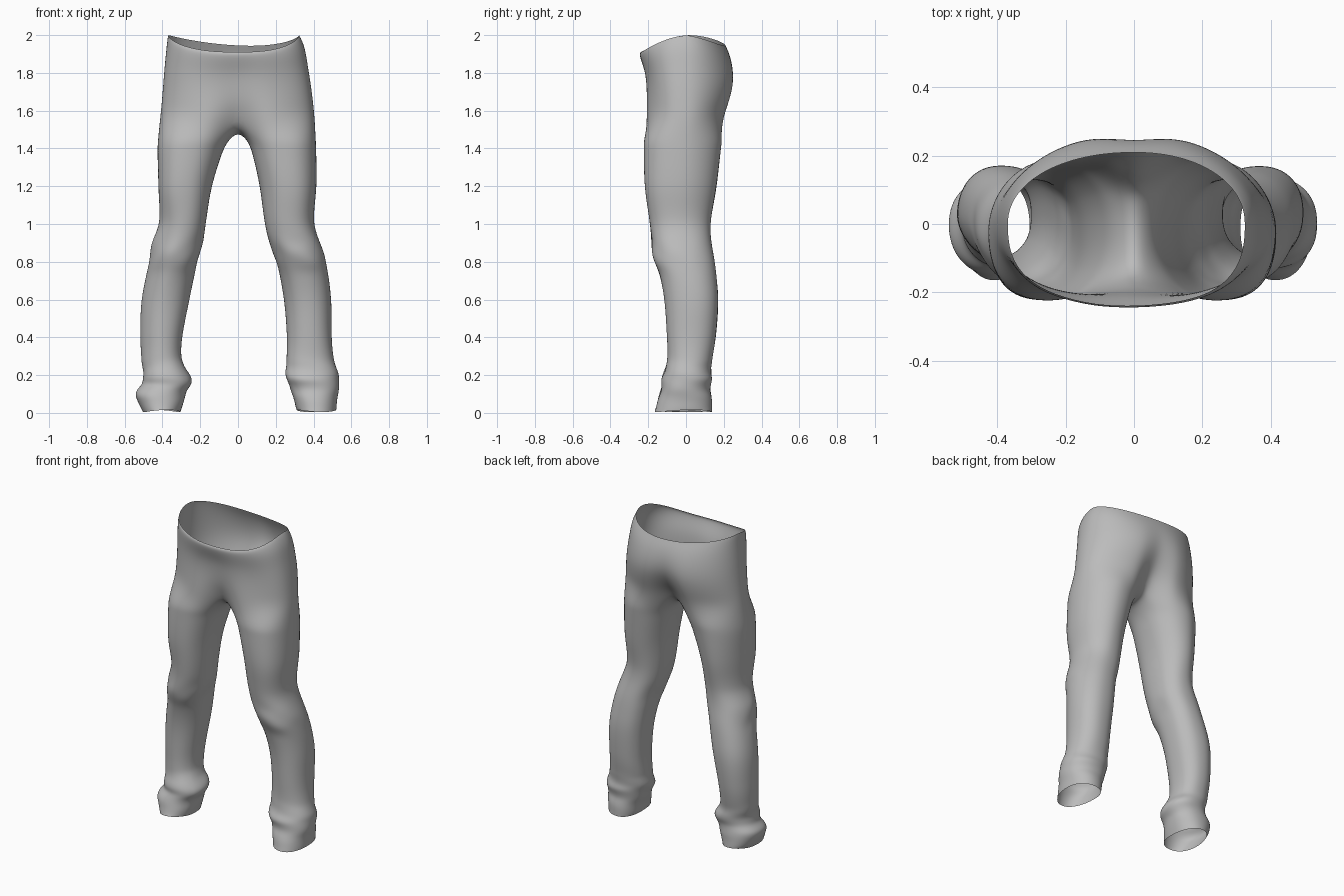
import bpy, bmesh, math

if "Cube" in bpy.data.objects:
    bpy.data.objects.remove(bpy.data.objects["Cube"])

H, S = 20, 8          # segments of a half hip ring, and of the crotch seam
T = H + S             # segments of a leg ring


def spow(v, p):
    return math.copysign(abs(v) ** p, v)


def bump(v, centre, width):
    return math.exp(-((v - centre) / width) ** 2)


def ramp(v, lo, hi):
    t = min(1, max(0, (v - lo) / (hi - lo)))
    return t * t * (3 - 2 * t)


def sample(rows, z):
    """Smoothly interpolate a table of rows ordered from high z to low z."""
    n = len(rows)
    for i in range(n - 1):
        a, b = rows[i], rows[i + 1]
        if z >= b[0] - 1e-6:
            p, q = rows[max(i - 1, 0)], rows[min(i + 2, n - 1)]
            d = b[0] - a[0]
            t = (z - a[0]) / d
            out = []
            for k in range(1, len(a)):
                ma = (b[k] - p[k]) / (b[0] - p[0]) * d
                mb = (q[k] - a[k]) / (q[0] - a[0]) * d
                out.append((2*t**3 - 3*t*t + 1) * a[k] + (t**3 - 2*t*t + t) * ma
                           + (3*t*t - 2*t**3) * b[k] + (t**3 - t*t) * mb)
            return out
    return rows[-1][1:]


# Hip rings: z at the sides, left x, right x, front y, back y, rim slope, front dent, back dent
hips = [
    (2.00, -.37, .325, -.238, .210, 1.0, 0, 0),
    (1.985, -.374, .335, -.246, .216, .97, 0, 0),
    (1.93, -.38, .357, -.238, .240, .8, .02, .02),
    (1.84, -.389, .370, -.220, .264, .5, .05, .06),
    (1.74, -.397, .387, -.214, .270, .2, .06, .12),
    (1.64, -.405, .399, -.217, .248, 0, .12, .26),
    (1.56, -.413, .407, -.222, .220, 0, .30, .48),
]
# Leg rings: z, outer x, inner x
left = [
    (1.45, -.425, -.045), (1.40, -.428, -.075), (1.2, -.423, -.138), (1.0, -.418, -.17),
    (.9, -.457, -.185), (.8, -.472, -.215), (.6, -.512, -.258), (.4, -.518, -.295),
    (.3, -.512, -.30), (.25, -.508, -.285), (.2, -.502, -.25), (.15, -.505, -.248),
    (.115, -.548, -.27), (.07, -.535, -.285), (.0, -.505, -.305),
]
right = [
    (1.45, .413, .045), (1.40, .415, .068), (1.2, .417, .115), (1.0, .404, .143),
    (.9, .436, .165), (.8, .466, .203), (.6, .494, .243), (.4, .498, .26),
    (.3, .506, .258), (.2, .532, .253), (.15, .54, .265), (.1, .528, .288), (.0, .52, .31),
]
# Leg depth: z, front y, back y
depth = [
    (1.45, -.226, .193), (1.2, -.219, .163), (1.0, -.193, .13), (.9, -.182, .135),
    (.82, -.178, .15), (.75, -.145, .16), (.6, -.115, .172), (.4, -.102, .158),
    (.3, -.10, .142), (.23, -.11, .132), (.18, -.135, .14), (.14, -.125, .125),
    (.09, -.145, .137), (.0, -.165, .14),
]

bm = bmesh.new()


def bridge(a, b, flip):
    n = len(a)
    for i in range(n):
        j = (i + 1) % n
        f = [b[i], b[j], a[j], a[i]]
        bm.faces.new(f[::-1] if flip else f)


# Waist, seat and hips: closed rings, starting at the front middle
rings = []
for z, xl, xr, yf, yb, slope, df, db in hips:
    ring = []
    for k in range(2 * H):
        t = -math.pi / 2 + math.pi * k / H
        c, s = math.cos(t), math.sin(t)
        # squarer at the front of the waist, rounder at the seat
        p = .85 - .07 * ramp(z, 1.6, 1.9) if s < 0 else 1.0 - .05 * ramp(z, 1.85, 2)
        x = (xl + xr) / 2 * abs(c) + (xr - xl) / 2 * spow(c, p)
        y = (-yf if s < 0 else yb) * spow(s, p)
        y *= 1 - (df if s < 0 else db) * bump(x, 0, .085)
        drop = .09 * abs(s) ** 1.25 if s < 0 else .055 * s ** 1.5 + .015 * s * x / .3
        # soft folds fanning out from the fly
        y += .004 * math.sin(17 * x + 9 * z) * max(0, -s - .3)
        ring.append(bm.verts.new((x, y, z - slope * drop)))
    rings.append(ring)
for a, b in zip(rings, rings[1:]):
    bridge(a, b, False)
last = rings[-1]

# Crotch seam from the back middle to the front middle
front, back = last[0], last[H]
seam = []
for i in range(1, S):
    t = i / S
    p = back.co.lerp(front.co, t)
    p.z -= .075 * math.sin(math.pi * t) ** .6
    seam.append(bm.verts.new(p))


# Legs: each starts from half the hip ring plus the seam
def leg(rows, side):
    prev = [last[(side * k) % (2 * H)] for k in range(H + 1)] + seam
    z = 1.45
    while z > -.001:
        xo, xi = sample(rows, z)
        yf, yb = sample(depth, z)
        cx, hw = (xo + xi) / 2, abs(xo - xi) / 2
        cy, hd = (yf + yb) / 2, (yb - yf) / 2
        thigh = ramp(z, .9, 1.2)
        calf = ramp(z, .2, .35) * (1 - thigh)
        ring = []
        for j in range(T):
            if j <= H:
                a = math.radians(-145 + 290 * j / H)
            else:
                a = math.radians(145 + 70 * (j - H) / S)
            c, s = math.cos(a), math.sin(a)
            # long creases on the calf, tight ones at the knee and the ankle
            fold = .008 * math.sin(3 * a + 9 * z + side)
            fold += .025 * bump(z, .84, .08) * math.sin(4 * a + 38 * z + side) * (s < .3)
            fold += .04 * bump(z, .17, .09) * math.sin(2 * a + 58 * z + 2 * side)
            r = 1 + fold * min(1, (1.45 - z) * 3)
            # roundness of the four corners of the section
            p = .92
            if c > 0:
                if s < 0:
                    p += -.08 * thigh + (.2 * calf if side < 0 else 0)
                else:
                    p += .14 * thigh
            elif s > 0:
                p -= .1 * calf
            x = cx + side * hw * spow(c, p) * r
            y = cy + hd * spow(s, p) * r
            zz = z + (.010 + .006 * math.sin(2 * a + side) if z < .02 else 0)
            ring.append(bm.verts.new((x, y, zz)))
        bridge(prev, ring, side < 0)
        prev = ring
        z -= .05 if z > .32 else .03


leg(right, 1)
leg(left, -1)

mesh = bpy.data.meshes.new("trousers")
bm.to_mesh(mesh)
bm.free()
obj = bpy.data.objects.new("trousers", mesh)
bpy.context.collection.objects.link(obj)

# Cloth colour
cloth = bpy.data.materials.new("grey cloth")
cloth.diffuse_color = (.5, .5, .5, 1)
cloth.use_nodes = True
cloth.node_tree.nodes["Principled BSDF"].inputs["Base Color"].default_value = cloth.diffuse_color
mesh.materials.append(cloth)

# Smooth cloth surface
sub = obj.modifiers.new("smooth", 'SUBSURF')
sub.levels = sub.render_levels = 2
mesh.polygons.foreach_set("use_smooth", [True] * len(mesh.polygons))
